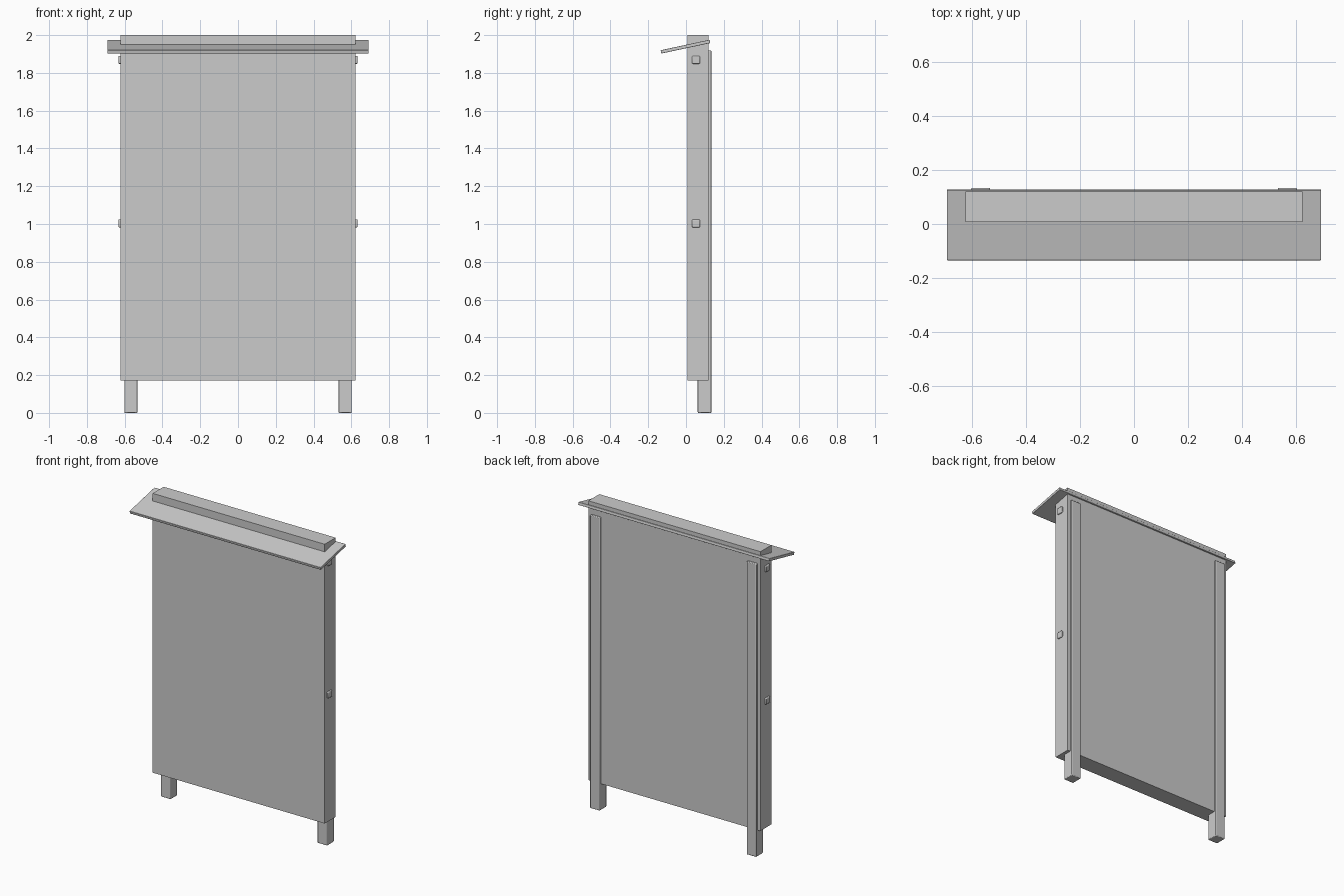
import bpy
from math import radians

if "Cube" in bpy.data.objects:
    bpy.data.objects.remove(bpy.data.objects["Cube"])


def box(name, center, size, bevel=0.0, tilt=0.0):
    """Box with an optional small edge bevel and a tilt about x."""
    bpy.ops.mesh.primitive_cube_add(size=1, location=center)
    ob = bpy.context.object
    ob.name = name
    ob.scale = size
    bpy.ops.object.transform_apply(location=False, rotation=False, scale=True)
    ob.rotation_euler.x = tilt
    if bevel:
        mod = ob.modifiers.new("Bevel", 'BEVEL')
        mod.width = bevel
        mod.segments = 2
        bpy.ops.object.shade_smooth_by_angle(angle=radians(35))
    return ob


def span(name, x, y, z, bevel=0.0):
    """Box given by its limits on each axis."""
    lims = (x, y, z)
    return box(name, [(a + b) / 2 for a, b in lims], [b - a for a, b in lims], bevel)


# Notice board panel
span("board_panel", (-0.623, 0.623), (0.007, 0.12), (0.172, 2.0))

# Posts behind the panel, which also form the feet
for side, s in (("left", -1), ("right", 1)):
    box(f"{side}_post", (s * 0.567, 0.098, 0.959), (0.07, 0.072, 1.918), 0.004)

# Cross rails, whose ends show on the panel sides
for label, z in (("middle", 1.003), ("upper", 1.869)):
    box(f"{label}_rail", (0, 0.053, z), (1.266, 0.042, 0.042), 0.005)

# Sloping roof board through the top of the panel
box("roof_board", (0, -0.003, 1.939), (1.384, 0.265, 0.018), 0.002, radians(12.1))
